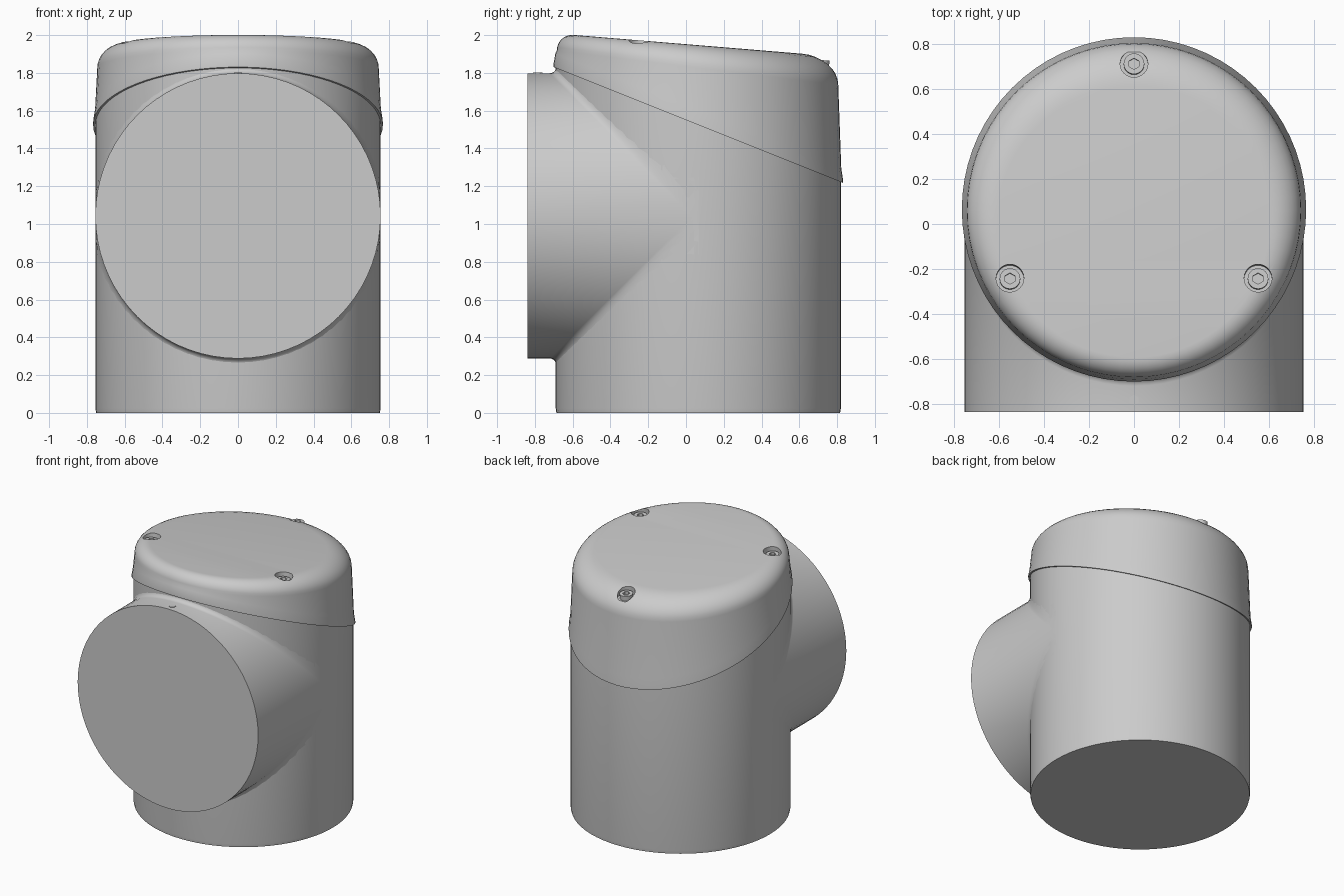
import bpy
import bmesh
from math import cos, sin, pi, sqrt, atan
from mathutils import Matrix, Vector

cube = bpy.data.objects.get("Cube")
if cube:
    bpy.data.objects.remove(cube, do_unlink=True)

N = 72            # segments around the large shells
R = 0.755         # shell radius
CY = 0.065        # y of the upright axis
TUBE_Z = 1.043    # height of the front tube axis

grey = bpy.data.materials.new("mid grey")
grey.use_nodes = True
COLOUR = (0.6, 0.6, 0.6, 1)
grey.diffuse_color = COLOUR
grey.node_tree.nodes["Principled BSDF"].inputs["Base Color"].default_value = COLOUR


def finish(bm, name):
    bmesh.ops.recalc_face_normals(bm, faces=bm.faces)
    mesh = bpy.data.meshes.new(name)
    bm.to_mesh(mesh)
    bm.free()
    mesh.materials.append(grey)
    ob = bpy.data.objects.new(name, mesh)
    bpy.context.collection.objects.link(ob)
    return ob


def loft(name, rings):
    """Skin a stack of point rings and close both ends."""
    bm = bmesh.new()
    rows = [[bm.verts.new(p) for p in ring] for ring in rings]
    for a, b in zip(rows, rows[1:]):
        for i in range(len(a)):
            j = (i + 1) % len(a)
            bm.faces.new((a[i], a[j], b[j], b[i]))
    bm.faces.new(rows[0])
    bm.faces.new(rows[-1])
    return finish(bm, name)


def smooth(ob, angle=0.6):
    bpy.ops.object.select_all(action='DESELECT')
    bpy.context.view_layer.objects.active = ob
    ob.select_set(True)
    bpy.ops.object.shade_smooth_by_angle(angle=angle)


def cut(ob, cutter):
    mod = ob.modifiers.new("cut", 'BOOLEAN')
    mod.operation = 'DIFFERENCE'
    mod.solver = 'EXACT'
    mod.object = cutter
    bpy.context.view_layer.objects.active = ob
    bpy.ops.object.modifier_apply(modifier=mod.name)
    bpy.data.objects.remove(cutter, do_unlink=True)


def cylinder(name, place, radius, low, high, sides):
    bm = bmesh.new()
    shift = Matrix.Translation((0, 0, (low + high) / 2))
    bmesh.ops.create_cone(bm, cap_ends=True, segments=sides, radius1=radius,
                          radius2=radius, depth=high - low, matrix=place @ shift)
    return finish(bm, name)


def upright_ring(radius, height):
    """Ring round the upright axis, its height a function of y."""
    pts = []
    for i in range(N):
        t = 2 * pi * i / N
        y = CY + radius * sin(t)
        pts.append((radius * cos(t), y, height(y)))
    return pts


def seam(y):
    return 1.55 - 0.4 * y


def top(y):
    return 1.952 - 0.082 * y


# Body with a slanted upper end
body = loft("body", [
    upright_ring(R - 0.004, lambda y: 0),
    upright_ring(R, lambda y: 0.025),
    upright_ring(R, lambda y: seam(y) + 0.02)])
smooth(body)


# Front tube flaring into the body
def tube_ring(radius, depth):
    pts = []
    for i in range(N):
        t = 2 * pi * i / N
        x = max(-R, min(R, radius * cos(t)))
        y = depth(x)
        pts.append((x, y, TUBE_Z + radius * sin(t)))
    return pts


def body_front(x):
    return CY - sqrt(max(0, R * R - x * x))


FLARE = 0.035
tube_rings = [tube_ring(R, lambda x: -0.838)]
for k in range(6):
    a = k / 5 * pi / 2
    tube_rings.append(tube_ring(
        R + FLARE * (1 - cos(a)),
        lambda x, a=a: body_front(x) - FLARE * (1 - sin(a)) + 0.003))
smooth(loft("front_tube", tube_rings))


# Sloping cap: flared lip, side wall and a rounded shoulder
def shoulder_ring(a):
    pts = []
    for i in range(N):
        t = 2 * pi * i / N
        s = sin(t)
        r = 0.745 - (0.14 + 0.05 * s) * (1 - cos(a))
        y = CY - 0.004 + r * s
        pts.append((r * cos(t), y, top(y) - (0.12 + 0.03 * s) * (1 - sin(a))))
    return pts


cap = loft("cap", [
    upright_ring(0.767, seam),
    upright_ring(0.767, lambda y: seam(y) + 0.012),
    upright_ring(0.757, lambda y: seam(y) + 0.075)]
    + [shoulder_ring(k / 8 * pi / 2) for k in range(9)])

# Three pockets in the cap, each holding a socket screw
tilt = Matrix.Rotation(-atan(0.082), 4, 'X')
for label, deg in (("back", 90), ("right", 210), ("left", 330)):
    t = deg * pi / 180
    x, y = 0.638 * cos(t), 0.078 + 0.638 * sin(t)
    place = Matrix.Translation((x, y, top(y))) @ tilt
    cut(cap, cylinder("pocket_cutter", place, 0.062, -0.06, 0.1, 24))
    screw = cylinder(label + "_screw", place, 0.046, -0.065, -0.025, 24)
    cut(screw, cylinder("socket_cutter", place, 0.025, -0.045, 0.1, 6))
    smooth(screw)
smooth(cap)

# Small hexagonal plug on top of the tube
plug_place = Matrix.Translation(Vector((0, -0.785, TUBE_Z + R)))
cylinder("tube_plug", plug_place, 0.024, -0.005, 0.003, 6)
